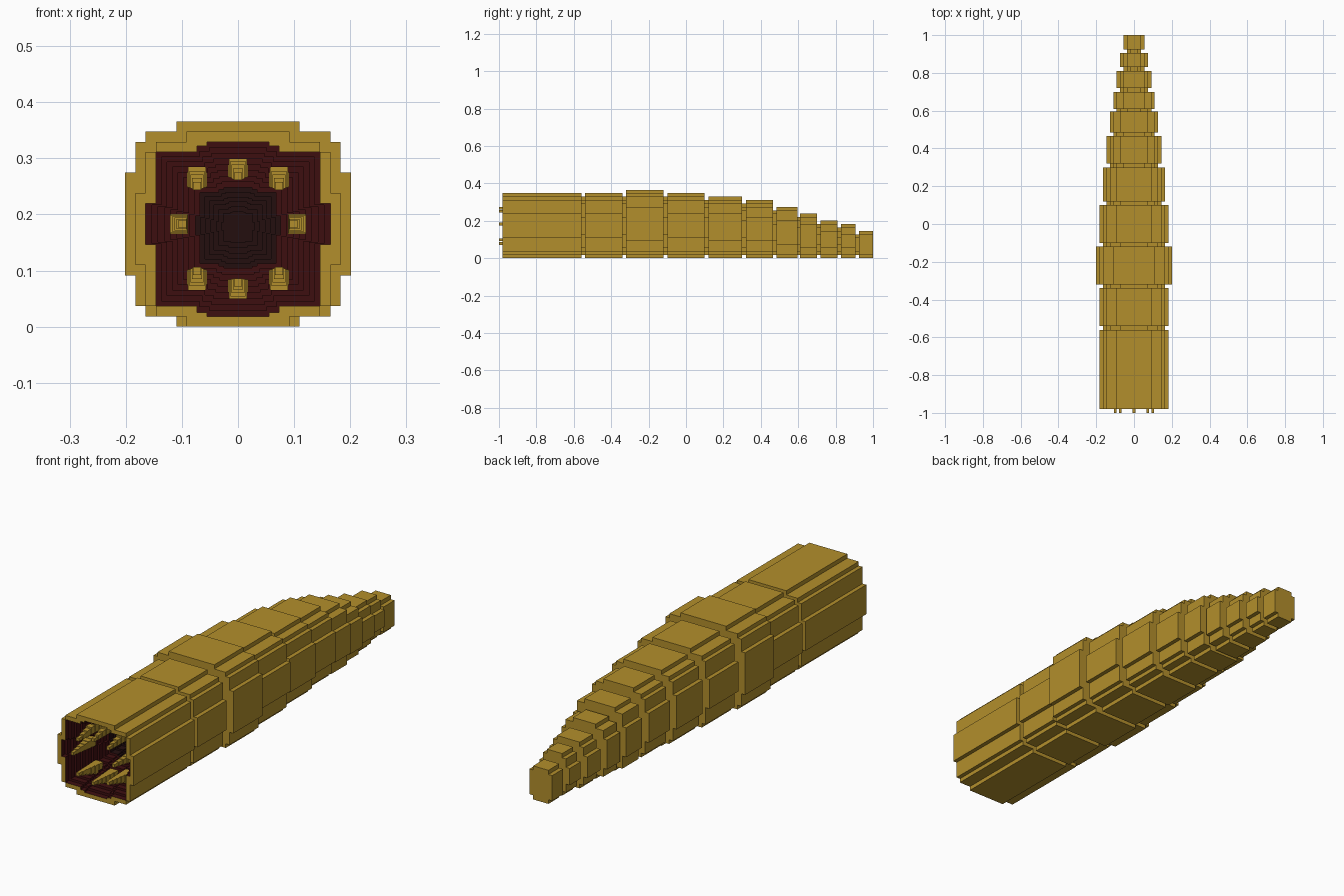
import bpy
import bmesh
import math

if "Cube" in bpy.data.objects:
    bpy.data.objects.remove(bpy.data.objects["Cube"])

U = 0.0183  # block unit


def material(name, rgb):
    m = bpy.data.materials.new(name)
    m.diffuse_color = (*rgb, 1)
    m.use_nodes = True
    m.node_tree.nodes["Principled BSDF"].inputs["Base Color"].default_value = m.diffuse_color
    return m


GOLD = material("gold", (0.45, 0.275, 0.025))
MAROON = material("maroon", (0.048, 0.0045, 0.005))
DARK = material("dark_brown", (0.017, 0.0045, 0.0048))


def finish(name, bm, mats):
    bmesh.ops.recalc_face_normals(bm, faces=bm.faces)
    me = bpy.data.meshes.new(name)
    bm.to_mesh(me)
    bm.free()
    for m in mats:
        me.materials.append(m)
    ob = bpy.data.objects.new(name, me)
    bpy.context.collection.objects.link(ob)
    return ob


def outline(steps):
    """Stepped cross-section from (half width, bottom, top) bands, narrow to wide."""
    up, low = [], []
    for k, (w, lo, hi) in enumerate(steps):
        if k:
            up.append((steps[k - 1][0], hi))
            low.append((steps[k - 1][0], lo))
        up.append((w, hi))
        low.append((w, lo))
    right = up + low[::-1]
    left = [(-x, z) for x, z in right[::-1]]
    return [(x * U, z * U) for x, z in right + left]


def loft(name, rings, mats, pick=lambda k: 0):
    """Join (y, outline) rings in order and cap both ends."""
    bm = bmesh.new()
    loops = [[bm.verts.new((x, y, z)) for x, z in pts] for y, pts in rings]
    n = len(loops[0])
    for k, (a, b) in enumerate(zip(loops, loops[1:])):
        for i in range(n):
            j = (i + 1) % n
            bm.faces.new((a[i], a[j], b[j], b[i])).material_index = pick(k)
    bm.faces.new(loops[0])
    bm.faces.new(loops[-1]).material_index = pick(len(loops) - 2)
    return finish(name, bm, mats)


# Body segments: y start, y end, height, (half width, vertical inset) bands
BIG = [(5, 0), (8, 1), (9, 2), (10, 6)]
SEGMENTS = [
    (-0.98, -0.56, 19, BIG),
    (-0.54, -0.34, 19, BIG),
    (-0.32, -0.12, 20, [(6, 0), (9, 1), (10, 2), (11, 5)]),
    (-0.10, 0.10, 19, BIG),
    (0.12, 0.30, 18, [(5, 0), (7, 1), (8, 2), (9, 5)]),
    (0.32, 0.465, 17, [(4, 0), (6, 1), (7, 2), (8, 5)]),
    (0.485, 0.595, 15, [(4, 0), (6, 1), (7, 4)]),
    (0.61, 0.70, 13, [(3, 0), (5, 1), (6, 3)]),
    (0.72, 0.81, 11, [(3, 0), (4, 1), (5, 3)]),
    (0.83, 0.905, 10, [(2, 0), (3, 1), (4, 3)]),
    (0.925, 1.0, 8, [(2, 0), (3, 1)]),
]


def bands(seg, inset=0):
    h = seg[2]
    return [(w - inset, i + inset, h - i - inset) for w, i in seg[3]]


for k, seg in enumerate(SEGMENTS[1:], 2):
    pts = outline(bands(seg))
    loft(f"body_segment_{k}", [(seg[0], pts), (seg[1], pts)], [GOLD])

# Recessed joints between segments
for k, (a, b) in enumerate(zip(SEGMENTS, SEGMENTS[1:]), 1):
    small = min(a, b, key=lambda s: s[2])
    pts = outline(bands(small, 1))
    loft(f"joint_{k}", [(a[1], pts), (b[0], pts)], [GOLD])

# Head segment with a stepped throat sinking into it
head = SEGMENTS[0]
outer = outline(bands(head))
mouth = outline([(3, 1, 18), (4, 1.4, 17.6), (8, 2, 17), (9, 8, 12)])
CZ = 0.178


def shrink(s):
    return [(x * s, CZ + (z - CZ) * s) for x, z in mouth]


rings = [(head[1], outer), (head[0], outer), (head[0], mouth)]
RED, BLACK = 8, 6
y, scale = head[0], 1.0
for k in range(RED + BLACK):
    y += 0.2 / RED if k < RED else 0.19 / BLACK
    rings.append((y, shrink(scale)))
    scale -= 0.54 / RED if k < RED else 0.34 / BLACK
    rings.append((y, shrink(scale)))
loft("head_with_mouth", rings, [GOLD, MAROON, DARK],
     lambda k: 0 if k < 2 else 1 if k < 2 + 2 * RED else 2)


# Teeth: stacked shrinking blocks curving to a tip
def tooth(name, x, z, dx, dz):
    bm = bmesh.new()
    n = 6
    y0, y1 = -0.85, -1.0
    step = (y1 - y0) / n
    for i in range(n):
        t = i / (n - 1)
        w = 0.018 - 0.011 * t
        h = 0.021 - 0.014 * t if dz else w
        r = bmesh.ops.create_cube(bm, size=1)
        for v in r["verts"]:
            v.co = (x + dx * t + v.co.x * 2 * w,
                    y0 + step * (i + 0.5) + v.co.y * abs(step),
                    z + dz * t + v.co.z * 2 * h)
    finish(name, bm, [GOLD])


tooth("upper_tooth_middle", 0, 0.288, 0, -0.02)
tooth("lower_tooth_middle", 0, 0.063, 0, 0.016)
for side, s in (("left", -1), ("right", 1)):
    tooth(f"upper_tooth_{side}", s * 0.073, 0.270, 0, -0.019)
    tooth(f"lower_tooth_{side}", s * 0.073, 0.080, 0, 0.019)
    tooth(f"side_tooth_{side}", s * 0.107, 0.183, -s * 0.008, 0)
